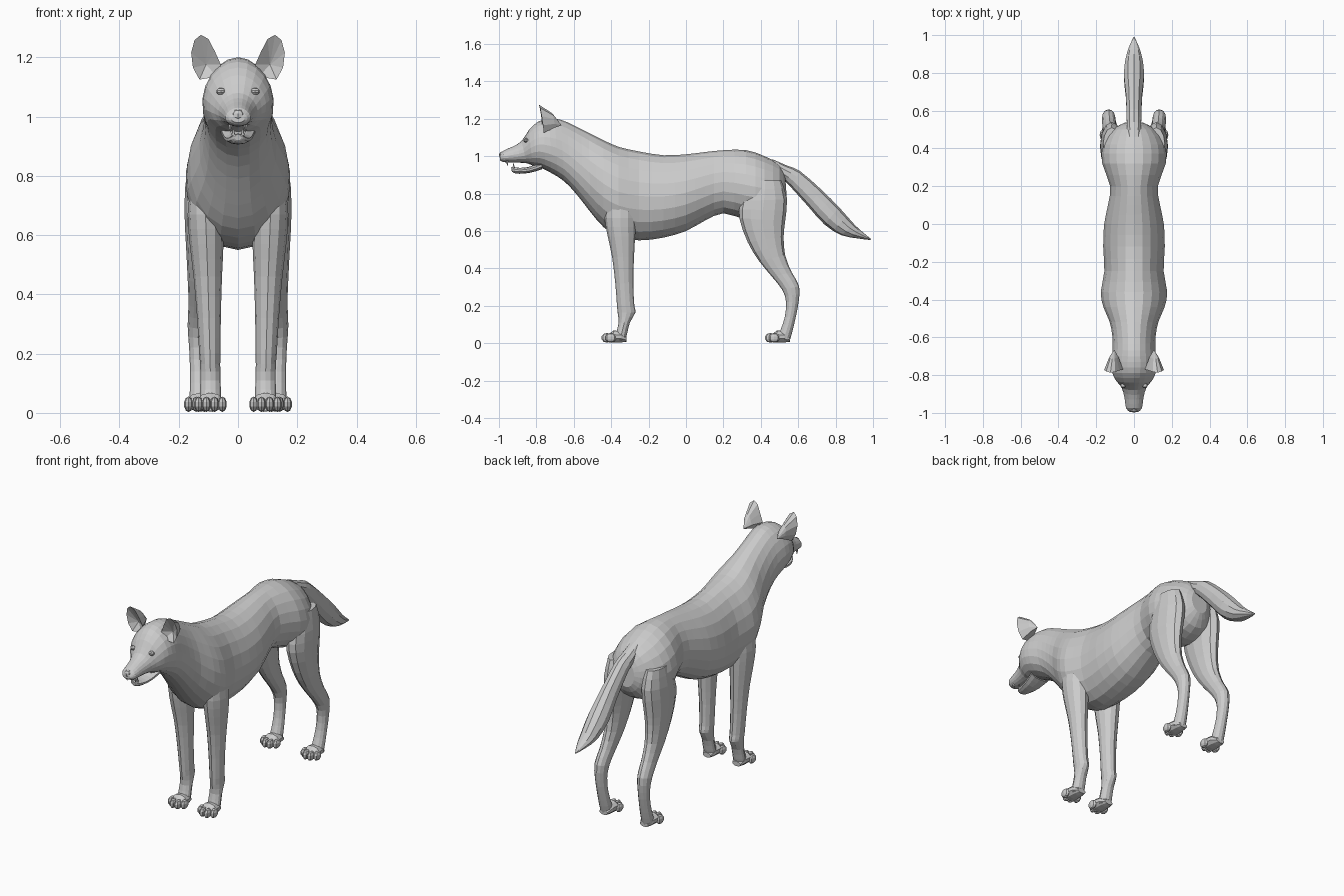
import bpy, bmesh
from math import sin, cos, pi
from mathutils import Matrix, Vector


def finish(name, bm, mirror=False):
    bmesh.ops.recalc_face_normals(bm, faces=bm.faces)
    me = bpy.data.meshes.new(name)
    bm.to_mesh(me)
    bm.free()
    ob = bpy.data.objects.new(name, me)
    bpy.context.collection.objects.link(ob)
    if mirror:
        m = ob.modifiers.new("Mirror", 'MIRROR')
        m.use_mirror_merge = False
    return ob


def spline(secs, steps):
    """Catmull-Rom through the section tuples."""
    p = [secs[0]] + secs + [secs[-1]]
    out = []
    for i in range(1, len(p) - 2):
        for s in range(steps):
            t = s / steps
            out.append([0.5 * (2 * b + (c - a) * t + (2 * a - 5 * b + 4 * c - d) * t * t
                               + (3 * b - a - 3 * c + d) * t ** 3)
                        for a, b, c, d in zip(p[i - 1], p[i], p[i + 1], p[i + 2])])
    return out + [list(secs[-1])]


def add_loft(bm, secs, n, steps, cx=None, egg=0.0):
    """Section: (y, z) of one profile edge, (y, z) of the other, half width, centre x."""
    rings = []
    for ay, az, by, bz, w, *c in spline(secs, steps):
        x0 = c[0] if c else (cx or 0)
        ring = []
        for k in range(n):
            a = 2 * pi * k / n
            t = (1 - cos(a)) / 2
            x = x0 + w * sin(a) * (1 - egg * cos(a))
            ring.append(bm.verts.new((x, ay + (by - ay) * t, az + (bz - az) * t)))
        rings.append(ring)
    for r, q in zip(rings, rings[1:]):
        for k in range(n):
            j = (k + 1) % n
            bm.faces.new((r[k], r[j], q[j], q[k]))
    bm.faces.new(rings[0])
    bm.faces.new(rings[-1])


def loft(name, secs, n=12, steps=2, mirror=False, cx=None, egg=0.0):
    bm = bmesh.new()
    add_loft(bm, secs, n, steps, cx, egg)
    return finish(name, bm, mirror)


def add_ball(bm, loc, size):
    bmesh.ops.create_uvsphere(bm, u_segments=8, v_segments=5, radius=1,
                              matrix=Matrix.Translation(loc) @ Matrix.Diagonal((*size, 1)))


# Torso, neck, skull and upper muzzle, from rump to nose
loft("body", [
    (.53, .90, .54, .76, .05), (.50, .955, .50, .69, .115),
    (.42, 1.0, .42, .655, .165), (.32, 1.033, .32, .66, .168),
    (.20, 1.032, .20, .695, .126), (.10, 1.022, .10, .655, .138),
    (0, 1.01, 0, .60, .158), (-.12, 1.005, -.12, .565, .163),
    (-.25, 1.025, -.25, .55, .157), (-.36, 1.05, -.36, .57, .176),
    (-.44, 1.085, -.44, .62, .162), (-.52, 1.125, -.51, .70, .13),
    (-.60, 1.165, -.58, .79, .115), (-.67, 1.195, -.65, .865, .113),
    (-.73, 1.20, -.72, .91, .120), (-.79, 1.185, -.78, .94, .116),
    (-.84, 1.14, -.82, .95, .095), (-.88, 1.08, -.85, .962, .066),
    (-.93, 1.05, -.91, .966, .05), (-.975, 1.03, -.975, .968, .042),
    (-.995, 1.005, -.995, .98, .022)], n=20, egg=.1)

# Lower jaw
loft("lower_jaw", [
    (-.77, .97, -.77, .93, .06), (-.84, .943, -.83, .912, .048),
    (-.89, .938, -.89, .906, .036), (-.925, .943, -.92, .91, .024),
    (-.935, .94, -.932, .92, .012)], n=10)

# Nose pad
bm = bmesh.new()
add_ball(bm, (0, -.982, 1.005), (.022, .018, .02))
finish("nose", bm)

# Eyes
bm = bmesh.new()
add_ball(bm, (.058, -.855, 1.085), (.016, .014, .012))
finish("eyes", bm, True)

# Canine teeth, upper and lower
bm = bmesh.new()
for x, y, z, flip in ((.026, -.955, .96, pi), (.016, -.922, .95, 0)):
    bmesh.ops.create_cone(bm, cap_ends=True, segments=5, radius1=.007, radius2=.001, depth=.026,
                          matrix=Matrix.Translation((x, y, z)) @ Matrix.Rotation(flip, 4, 'X'))
finish("teeth", bm, True)

# Ears: a rim with a hollow front and a rounded back
rim = [(.07, -.765, 1.135), (.058, -.77, 1.175), (.078, -.775, 1.22), (.10, -.783, 1.262),
       (.125, -.787, 1.276), (.147, -.78, 1.258), (.158, -.772, 1.215), (.152, -.765, 1.165),
       (.13, -.76, 1.125)]
bm = bmesh.new()
edge = [bm.verts.new(p) for p in rim]
back_centre = Vector((.105, -.665, 1.165))
back = [bm.verts.new(Vector(p).lerp(back_centre, .5) + Vector((0, .012, .008))) for p in rim]
hollow, apex = bm.verts.new((.108, -.735, 1.175)), bm.verts.new(back_centre)
for i in range(len(rim)):
    j = (i + 1) % len(rim)
    bm.faces.new((edge[i], edge[j], hollow))
    bm.faces.new((edge[i], back[i], back[j], edge[j]))
    bm.faces.new((back[i], apex, back[j]))
finish("ears", bm, True)

# Front legs, shoulder to ankle
loft("front_legs", [
    (-.43, .76, -.27, .76, .045, .115), (-.435, .67, -.268, .67, .060, .110),
    (-.418, .57, -.272, .57, .057, .106), (-.395, .46, -.278, .46, .048, .102),
    (-.378, .32, -.282, .32, .040, .098), (-.369, .20, -.276, .20, .036, .095),
    (-.366, .165, -.27, .165, .034, .094), (-.36, .11, -.30, .11, .034, .093),
    (-.375, .05, -.315, .05, .036, .093), (-.38, .02, -.325, .015, .034, .093)], mirror=True)

# Hind legs, thigh to ankle
loft("hind_legs", [
    (.34, .87, .51, .87, .045, .118), (.295, .76, .54, .77, .060, .118),
    (.285, .67, .53, .65, .058, .122), (.33, .54, .522, .57, .050, .125),
    (.39, .44, .53, .47, .043, .127), (.46, .355, .565, .38, .037, .130),
    (.515, .285, .605, .305, .036, .134), (.535, .22, .602, .22, .031, .134),
    (.528, .14, .587, .14, .030, .132), (.505, .07, .568, .06, .033, .130),
    (.485, .03, .555, .015, .034, .130)], mirror=True)


# Paws: a low pad with four toes
def paws(name, heel, cx):
    bm = bmesh.new()
    add_loft(bm, [(heel, .035, heel, .008, .026), (heel - .03, .065, heel - .03, .004, .040),
                  (heel - .07, .068, heel - .07, .004, .046),
                  (heel - .10, .045, heel - .10, .006, .040)], 10, 1, cx)
    for x, y in ((-.040, .085), (-.014, .105), (.014, .105), (.040, .085)):
        add_ball(bm, (cx + x, heel - y, .029), (.0155, .030, .026))
    finish(name, bm, True)


paws("front_paws", -.318, .093)
paws("hind_paws", .556, .127)

# Tail
loft("tail", [
    (.46, .985, .49, .91, .035), (.54, .95, .52, .875, .040),
    (.61, .92, .56, .835, .041), (.725, .82, .65, .735, .046),
    (.82, .725, .74, .635, .056), (.90, .635, .83, .578, .047),
    (.95, .59, .92, .56, .027), (.99, .557, .985, .552, .003)], n=10)
